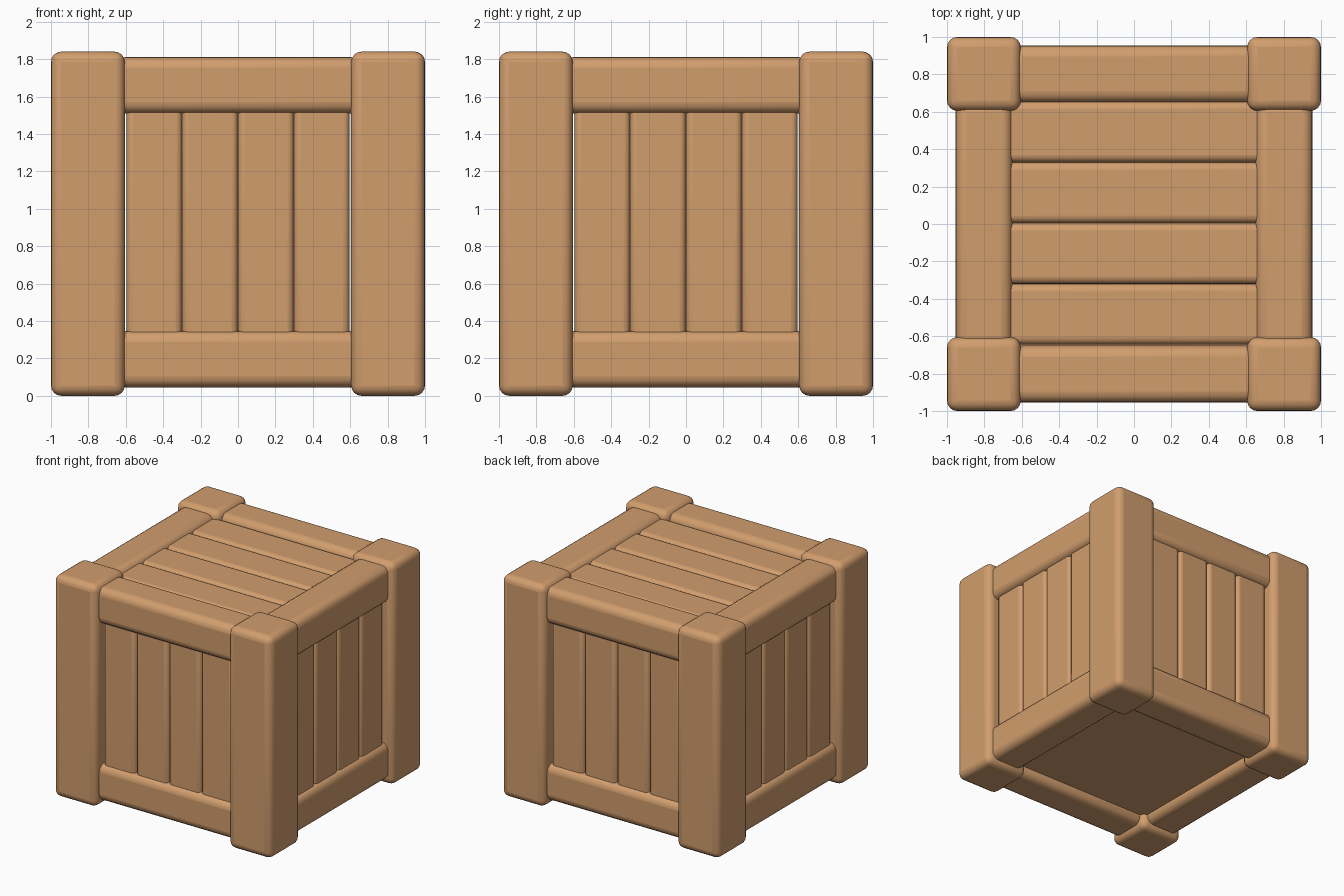
import bpy, math

if "Cube" in bpy.data.objects:
    bpy.data.objects.remove(bpy.data.objects["Cube"])

wood = bpy.data.materials.new("tan wood")
wood.diffuse_color = (0.64, 0.34, 0.155, 1)
wood.use_nodes = True
wood.node_tree.nodes["Principled BSDF"].inputs["Base Color"].default_value = wood.diffuse_color


def beam(name, lo, hi, radius=0.05, segments=4):
    """Rounded box between two opposite corners."""
    bpy.ops.mesh.primitive_cube_add(size=1, location=[(a + b) / 2 for a, b in zip(lo, hi)])
    ob = bpy.context.object
    ob.name = name
    ob.scale = [b - a for a, b in zip(lo, hi)]
    bpy.ops.object.transform_apply(location=False, rotation=False, scale=True)
    ob.data.materials.append(wood)
    if radius:
        mod = ob.modifiers.new("rounding", "BEVEL")
        mod.width = radius
        mod.segments = segments
        bpy.ops.object.shade_smooth_by_angle(angle=math.radians(40))
    return ob


def turn(ob, quarter):
    """Swing a front part round the z axis to another side."""
    a = quarter * math.pi / 2
    x, y, z = ob.location
    ob.location = (x * math.cos(a) - y * math.sin(a), x * math.sin(a) + y * math.cos(a), z)
    ob.rotation_euler.z = a


# Corner posts
for sx in (-1, 1):
    for sy in (-1, 1):
        x, y = sx * 0.8025, sy * 0.8025
        beam("corner_post", (x - 0.1975, y - 0.1975, 0), (x + 0.1975, y + 0.1975, 1.84), 0.055)

# Rails and upright slats on all four sides
for q, side in enumerate(("front", "right", "back", "left")):
    for level, z in (("bottom", 0.045), ("top", 1.51)):
        turn(beam(f"{side}_{level}_rail", (-0.66, -0.955, z), (0.66, -0.65, z + 0.302), 0.06), q)
    for i in range(4):
        x = -0.597 + i * 0.2985
        turn(beam(f"{side}_slat", (x, -0.92, 0.2), (x + 0.2985, -0.74, 1.66), 0.035), q)

# Lid boards running left to right
for i in range(4):
    y = -0.645 + i * 0.325
    beam("lid_board", (-0.75, y, 1.6), (0.75, y + 0.325, 1.78), 0.04)

# Plain floor panel set up inside the bottom rails
beam("floor_panel", (-0.75, -0.75, 0.12), (0.75, 0.75, 0.22), 0)
